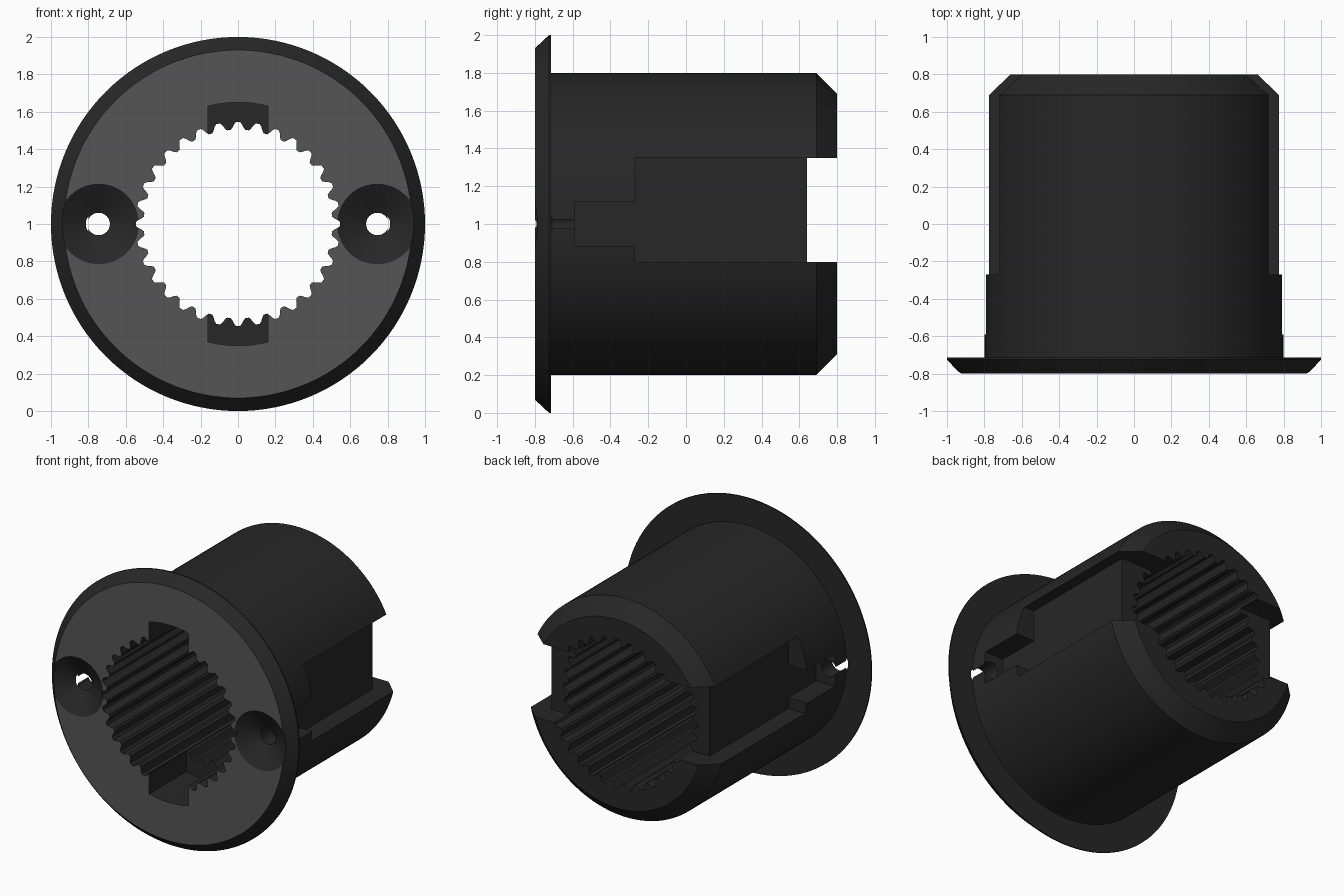
import bpy, bmesh, math
from math import sin, cos, pi, asin

if "Cube" in bpy.data.objects:
    bpy.data.objects.remove(bpy.data.objects["Cube"])

CZ = 1.0  # height of the main axis, which runs along y


def material(name, value):
    m = bpy.data.materials.new(name)
    m.diffuse_color = (value, value, value, 1)
    m.use_nodes = True
    m.node_tree.nodes["Principled BSDF"].inputs["Base Color"].default_value = m.diffuse_color
    return m


def make_object(name, bm):
    bmesh.ops.recalc_face_normals(bm, faces=bm.faces[:])
    me = bpy.data.meshes.new(name)
    bm.to_mesh(me)
    bm.free()
    ob = bpy.data.objects.new(name, me)
    bpy.context.collection.objects.link(ob)
    return ob


def lathe(name, profile, cx=0.0, n=128):
    """Closed solid turned around the y direction; profile is (radius, y)."""
    bm = bmesh.new()
    rings = [[bm.verts.new((cx + r * cos(2 * pi * i / n), y, CZ + r * sin(2 * pi * i / n)))
              for i in range(n)] for r, y in profile]
    for a, b in zip(rings, rings[1:]):
        for i in range(n):
            j = (i + 1) % n
            bm.faces.new((a[i], a[j], b[j], b[i]))
    bm.faces.new(rings[0])
    bm.faces.new(rings[-1])
    return make_object(name, bm)


def prism(name, points, y0, y1):
    """Outline in x and z, extruded along y."""
    bm = bmesh.new()
    a = [bm.verts.new((x, y0, z)) for x, z in points]
    b = [bm.verts.new((x, y1, z)) for x, z in points]
    for i in range(len(a)):
        j = (i + 1) % len(a)
        bm.faces.new((a[i], a[j], b[j], b[i]))
    bm.faces.new(a)
    bm.faces.new(b)
    return make_object(name, bm)


def box(name, x0, x1, y0, y1, z0, z1):
    return prism(name, [(x0, z0), (x1, z0), (x1, z1), (x0, z1)], y0, y1)


# Flange and sleeve turned as one solid
sleeve = lathe("flanged_sleeve", [(0.93, -0.8), (1.0, -0.725), (1.0, -0.715), (0.8, -0.715),
                                  (0.8, 0.69), (0.69, 0.8)])
cutters = []

# Splined bore with rounded teeth
TEETH, STEPS = 32, 10
outline = []
for i in range(TEETH * STEPS):
    t = 2 * pi * i / (TEETH * STEPS)
    wave = max(-1, min(1, 1.4 * cos(TEETH * t)))
    r = 0.525 + 0.021 * wave
    outline.append((r * cos(t), CZ + r * sin(t)))
cutters.append(prism("bore_cutter", outline, -1, 1))

# Key slots at the top and bottom of the bore mouth
half = asin(0.16 / 0.65)
arc = [(0.65 * sin(half * k / 6), 0.65 * cos(half * k / 6)) for k in range(-6, 7)]
slot = [(x, CZ + z) for x, z in arc] + [(-x, CZ - z) for x, z in arc]
cutters.append(prism("key_slot_cutter", slot, -1, -0.37))

# Notch across the rear end
cutters.append(box("rear_notch_cutter", -1, 1, 0.64, 1, 0.8, 1.35))

for s, side in ((-1, "left"), (1, "right")):
    # Stepped side recess: wide behind, narrow towards the flange
    x0, x1 = sorted((s * 0.64, s * 1.1))
    steps = [(-0.59, 0.88), (-0.27, 0.88), (-0.27, 0.8), (1.1, 0.8),
             (1.1, 1.35), (-0.27, 1.35), (-0.27, 1.12), (-0.59, 1.12)]
    bm = bmesh.new()
    face = bm.faces.new([bm.verts.new((x0, y, z)) for y, z in steps])
    ext = bmesh.ops.extrude_face_region(bm, geom=[face])["geom"]
    bmesh.ops.translate(bm, vec=(x1 - x0, 0, 0),
                        verts=[v for v in ext if isinstance(v, bmesh.types.BMVert)])
    cutters.append(make_object(side + "_recess_cutter", bm))
    # Countersunk screw hole
    cutters.append(lathe(side + "_screw_cutter",
                         [(0.235, -0.81), (0.215, -0.8), (0.06, -0.71), (0.06, -0.5)],
                         cx=s * 0.745, n=48))

# Apply the cuts
for c in cutters:
    c.hide_render = True
    mod = sleeve.modifiers.new(c.name, "BOOLEAN")
    mod.operation = "DIFFERENCE"
    mod.solver = "EXACT"
    mod.object = c
dg = bpy.context.evaluated_depsgraph_get()
mesh = bpy.data.meshes.new_from_object(sleeve.evaluated_get(dg))
sleeve.modifiers.clear()
sleeve.data = mesh
for c in cutters:
    bpy.data.objects.remove(c, do_unlink=True)

# Black body with a grey front face
mesh.materials.clear()
mesh.materials.append(material("black_plastic", 0.02))
mesh.materials.append(material("grey_face", 0.09))
for p in mesh.polygons:
    p.material_index = 1 if p.center.y < -0.798 and p.normal.y < -0.99 else 0

bpy.ops.object.select_all(action="DESELECT")
sleeve.select_set(True)
bpy.context.view_layer.objects.active = sleeve
bpy.ops.object.shade_smooth_by_angle(angle=math.radians(30))
